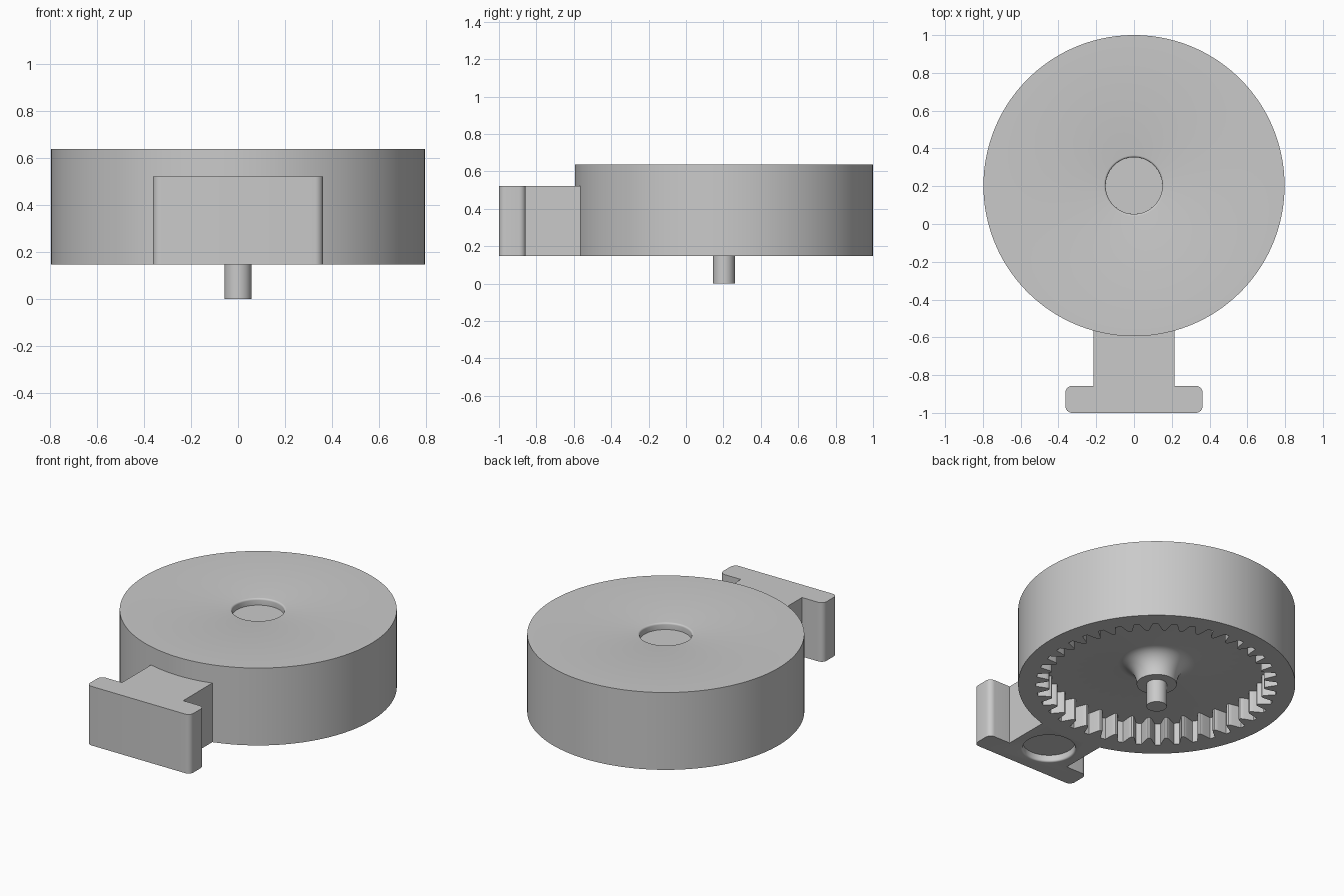
import bpy, bmesh
from math import sin, cos, pi, radians, sqrt

cube = bpy.data.objects.get("Cube")
if cube:
    bpy.data.objects.remove(cube, do_unlink=True)

CY, R = 0.203, 0.797            # drum axis and radius
BASE, TOP, FLOOR = 0.147, 0.638, 0.285
TEETH = 40

grey = bpy.data.materials.new("plain_grey")
grey.use_nodes = True
colour = (0.59, 0.59, 0.59, 1)
grey.diffuse_color = colour
grey.node_tree.nodes["Principled BSDF"].inputs["Base Color"].default_value = colour


def finish(name, bm):
    bmesh.ops.recalc_face_normals(bm, faces=bm.faces)
    mesh = bpy.data.meshes.new(name)
    bm.to_mesh(mesh)
    bm.free()
    obj = bpy.data.objects.new(name, mesh)
    bpy.context.collection.objects.link(obj)
    mesh.materials.append(grey)
    return obj


def smooth(obj):
    bpy.ops.object.select_all(action="DESELECT")
    obj.select_set(True)
    bpy.context.view_layer.objects.active = obj
    bpy.ops.object.shade_smooth_by_angle(angle=radians(30))


# One tooth as (fraction of pitch, radius), mirrored about the tooth centre
half = [(0.06, 0.621), (0.11, 0.626), (0.18, 0.642), (0.27, 0.669), (0.35, 0.695)]
tooth = [(0, 0.62)] + half + [(0.5, 0.695)] + [(1 - f, r) for f, r in reversed(half)]
steps = [(2 * pi * (i + f) / TEETH, r) for i in range(TEETH) for f, r in tooth]


def lathe(name, profile, y):
    """Revolve (radius, z) points; a radius of None follows the gear outline."""
    bm = bmesh.new()
    rings = []
    for radius, z in profile:
        if radius == 0:
            rings.append([bm.verts.new((0, y, z))] * len(steps))
        else:
            rings.append([bm.verts.new(((radius or g) * cos(a), y + (radius or g) * sin(a), z))
                          for a, g in steps])
    for low, high in zip(rings, rings[1:]):
        for i in range(len(steps)):
            j = (i + 1) % len(steps)
            corners = dict.fromkeys((low[i], low[j], high[j], high[i]))
            bm.faces.new(list(corners))
    return finish(name, bm)


def recess(z, inward):
    """Profile of a round pocket with a rounded lip, sunk from height z."""
    lip = [(0.161 - 0.011 * sin(t * pi / 8), z + inward * 0.011 * (1 - cos(t * pi / 8)))
           for t in range(5)]
    return lip + [(0.15, z + inward * 0.042), (0, z + inward * 0.042)]


# Drum: shaft, flared hub, toothed cavity, outer wall and top recess in one profile
flare = [(0.22 - 0.105 * cos(t * pi / 16), BASE + (FLOOR - BASE) * sin(t * pi / 16))
         for t in range(9)]
drum = lathe("ring_gear_drum",
             [(0, 0), (0.058, 0), (0.058, BASE)] + flare
             + [(None, FLOOR), (None, BASE), (R, BASE), (R, TOP)] + recess(TOP, -1), CY)
smooth(drum)

# Handle: T-shaped outline, right half then mirrored, ending on the drum's curve
STEM, GRIP, FRONT, BACK, ROUND = 0.215, 0.363, -1.0, -0.857, 0.035
right = []
for y, start in ((FRONT + ROUND, -pi / 2), (BACK - ROUND, 0)):
    for k in range(7):
        a = start + k * pi / 12
        right.append((GRIP - ROUND + ROUND * cos(a), y + ROUND * sin(a)))
right.append((STEM, BACK))
for k in range(12):
    x = STEM * (1 - k / 12)
    right.append((x, CY - sqrt((R - 0.003) ** 2 - x * x)))
outline = right + [(0, CY - R + 0.003)] + [(-x, y) for x, y in reversed(right)]

bm = bmesh.new()
face = bm.faces.new([bm.verts.new((x, y, BASE)) for x, y in outline])
solid = bmesh.ops.extrude_face_region(bm, geom=[face])
bmesh.ops.translate(bm, vec=(0, 0, 0.522 - BASE),
                    verts=[v for v in solid["geom"] if isinstance(v, bmesh.types.BMVert)])
handle = finish("handle", bm)

# Round recess under the handle
cutter = lathe("recess_cutter", [(0, BASE - 0.05), (0.161, BASE - 0.05)] + recess(BASE, 1), -0.762)
cutter.hide_render = True
cut = handle.modifiers.new("recess", "BOOLEAN")
cut.operation = "DIFFERENCE"
cut.solver = "EXACT"
cut.object = cutter
bpy.context.view_layer.objects.active = handle
bpy.ops.object.modifier_apply(modifier=cut.name)
bpy.data.objects.remove(cutter, do_unlink=True)
smooth(handle)
